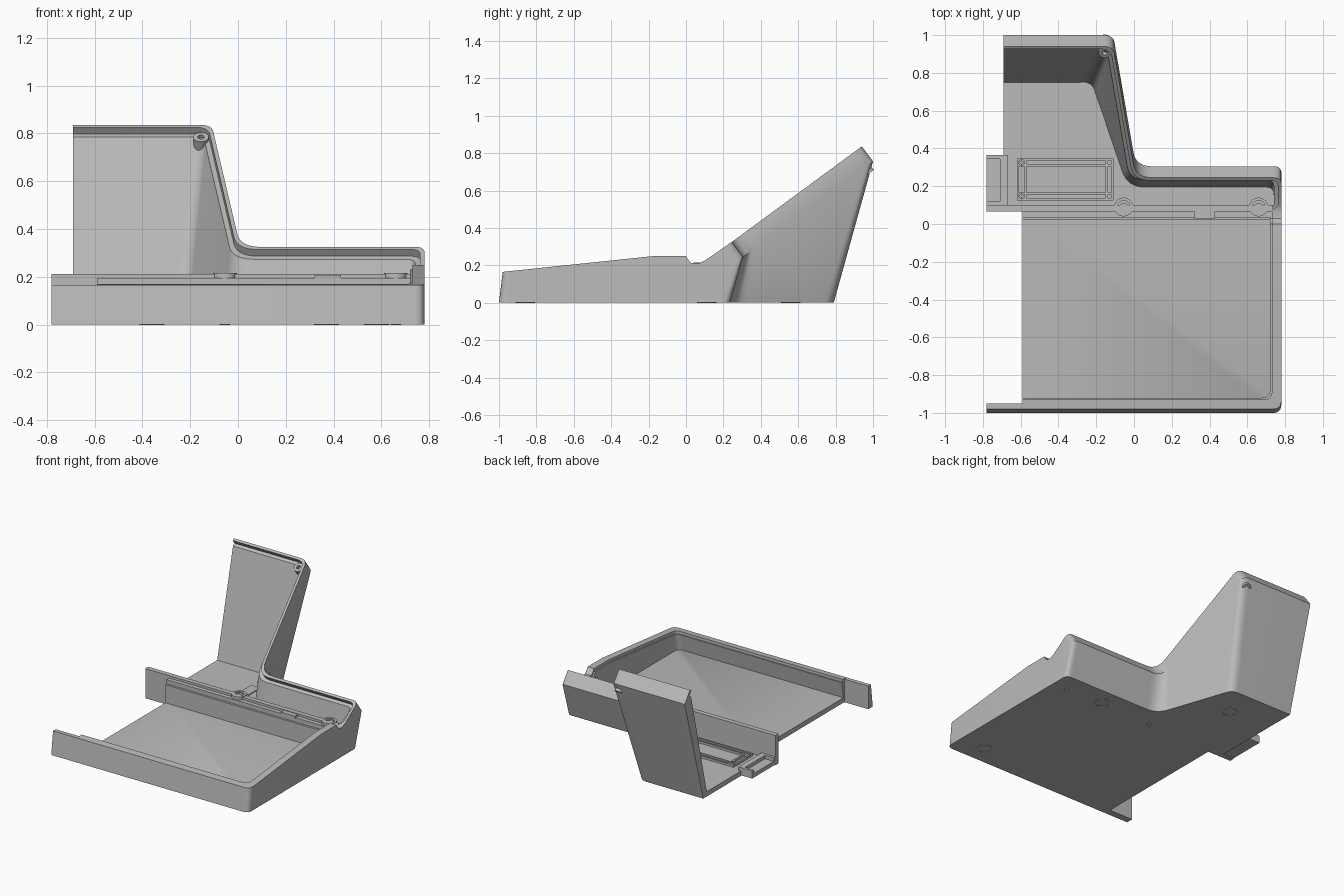
import bpy, bmesh, math
from mathutils import Vector

cube = bpy.data.objects.get("Cube")
if cube:
    bpy.data.objects.remove(cube, do_unlink=True)

grey = bpy.data.materials.new("warm_grey_plastic")
grey.use_nodes = True
grey.diffuse_color = (0.5, 0.5, 0.5, 1)
grey.node_tree.nodes["Principled BSDF"].inputs["Base Color"].default_value = (0.5, 0.5, 0.5, 1)


def finish(name, bm):
    bmesh.ops.recalc_face_normals(bm, faces=bm.faces[:])
    mesh = bpy.data.meshes.new(name)
    bm.to_mesh(mesh)
    bm.free()
    mesh.materials.append(grey)
    ob = bpy.data.objects.new(name, mesh)
    bpy.context.collection.objects.link(ob)
    bpy.ops.object.select_all(action='DESELECT')
    ob.select_set(True)
    bpy.context.view_layer.objects.active = ob
    bpy.ops.object.shade_smooth_by_angle(angle=math.radians(30))
    return ob


def loft(name, loops, ring=False):
    """Skin equal-length loops; ring=True closes last loop to first and caps the ends."""
    bm = bmesh.new()
    rows = [[bm.verts.new(p) for p in loop] for loop in loops]
    n = len(rows[0])
    pairs = list(zip(rows, rows[1:] + rows[:1])) if ring else list(zip(rows, rows[1:]))
    for a, b in pairs:
        for i in range(n - 1 if ring else n):
            j = (i + 1) % n
            bm.faces.new((a[i], a[j], b[j], b[i]))
    if ring:
        bm.faces.new([r[0] for r in rows])
        bm.faces.new([r[-1] for r in rows])
    else:
        bm.faces.new(rows[0])
        bm.faces.new(rows[-1])
    return finish(name, bm)


def box(name, x0, x1, y0, y1, z0, z1):
    base = [(x0, y0), (x1, y0), (x1, y1), (x0, y1)]
    return loft(name, [[(x, y, z) for x, y in base] for z in (z0, z1)])


def along_x(name, profile, x0, x1):
    return loft(name, [[(x, y, z) for y, z in profile] for x in (x0, x1)])


def tube(name, start, end, r_out, r_in, sides=24):
    """Hollow round boss between two points."""
    start, end = Vector(start), Vector(end)
    turn = (end - start).to_track_quat('Z', 'Y')
    bm = bmesh.new()
    rows = []
    for centre, r in ((start, r_out), (end, r_out), (end, r_in), (start, r_in)):
        rows.append([bm.verts.new(centre + turn @ Vector((r * math.cos(a), r * math.sin(a), 0)))
                     for a in (math.tau * i / sides for i in range(sides))])
    for a, b in zip(rows, rows[1:] + rows[:1]):
        for i in range(sides):
            j = (i + 1) % sides
            bm.faces.new((a[i], a[j], b[j], b[i]))
    return finish(name, bm)


def rounded(points, radii, steps=8):
    """Replace corners that have a radius with a smooth curve."""
    out = []
    for i, (p, r) in enumerate(zip(points, radii)):
        if r <= 0:
            out.append(p)
            continue
        a = p + (points[i - 1] - p).normalized() * r
        b = p + (points[i + 1] - p).normalized() * r
        for k in range(steps + 1):
            t = k / steps
            out.append(a * (1 - t) ** 2 + p * 2 * t * (1 - t) + b * t * t)
    return out


# Wall stations: base xy, top xyz, inward direction, corner radius, is_rear, rim slope
TILT, RIM = 0.735, lambda y: 0.325 + 0.735 * (y - 0.245)
stations = [
    ((-0.69, 0.79), (-0.69, 0.94, RIM(0.94)), (0, -1), 0, True, TILT),
    ((-0.19, 0.79), (-0.11, 0.94, RIM(0.94)), (-0.84, -1), 0.05, True, TILT),
    ((0.0, 0.235), (0.01, 0.245, RIM(0.245)), (-0.84, -1), 0.09, True, TILT),
    ((0.78, 0.235), (0.78, 0.245, RIM(0.245)), (-1, -1), 0.04, True, TILT),
    ((0.78, 0.1), (0.78, 0.1, 0.225), (-1, 0), 0, True, 0),
]
for y, z in ((0.065, 0.21), (0.03, 0.212), (0.015, 0.225), (0, 0.25), (-0.17, 0.25)):
    stations.append(((0.78, y), (0.78, y, z), (-1, 0), 0, False, 0))
stations.append(((0.78, -1), (0.78, -0.98, 0.165), (-1, 1), 0.045, False, 0.105))
stations.append(((-0.59, -1), (-0.59, -0.98, 0.165), (0, 1), 0, False, 0.105))

outer_base, mid, top, lip, groove, ledge, inner_base = ([] for _ in range(7))
for base, crown, inward, radius, rear, slope in stations:
    b, t = Vector((*base, 0)), Vector(crown)
    v = Vector((inward[0], inward[1] * (0.8 if rear else 1), 0))
    v.z = v.y * slope
    o1, o2 = (0.018, 0.04) if rear else (0.05, 0.06)
    drop = Vector((0, 0.021, -0.028)) if rear and slope else Vector((0, 0, -0.02))
    outer_base.append(b)
    mid.append(t + Vector((0, 0.06, -0.08)) if rear and slope else (b + t) / 2)
    top.append(t)
    lip.append(t + v * o1)
    groove.append(t + v * o1 + drop)
    ledge.append(t + v * o2 + drop)
    inner_base.append(b + Vector((inward[0], inward[1], 0)) * o2 + Vector((0, 0, 0.035)))

radii = [s[3] for s in stations]
loops = [rounded(l, radii) for l in (outer_base, mid, top, lip, groove, ledge, inner_base)]
loft("outer_wall", loops, ring=True)

# Floor closes the shell and steps along the open side
edge = [(-0.59, 0.065), (-0.69, 0.065)]
loft("floor", [loop + [Vector((x, y, z)) for x, y in edge]
               for loop, z in ((loops[0], 0), (loops[-1], 0.035))])

# Front joining tab
along_x("front_tab", [(-1, 0), (-0.98, 0.165), (-0.95, 0.165), (-0.95, 0)], -0.78, -0.59)

# Stepped divider behind the tray, and its joining tab
along_x("divider_wall", [(0.02, 0.03), (0.02, 0.165), (0.035, 0.165), (0.035, 0.195), (0.065, 0.195),
                         (0.065, 0.212), (0.1, 0.212), (0.1, 0.03)], -0.59, 0.735)
box("divider_tab", -0.78, -0.59, 0.065, 0.1, 0, 0.212)
box("divider_clip", 0.32, 0.43, 0.03, 0.065, 0.19, 0.208)

# Screw bosses on the divider and at the top corner
for side, x in (("right", -0.055), ("left", 0.66)):
    tube(side + "_boss", (x, 0.09, 0.03), (x, 0.09, 0.216), 0.05, 0.034)
    tube(side + "_screw_seat", (x, 0.08, 0.03), (x, 0.08, 0.216), 0.03, 0.015)
    tube(side + "_screw_ring", (x, 0.09, -0.0), (x, 0.09, -0.002), 0.022, 0.016)
tube("corner_boss", (-0.155, 0.905, 0.785), (-0.155, 0.978, 0.69), 0.032, 0.014)

# Joining plate at the open side with a raised frame
box("joining_plate", -0.78, -0.67, 0.1, 0.365, 0.005, 0.035)
for i, y in enumerate((0.1, 0.345)):
    box("plate_rail_%d" % i, -0.78, -0.67, y, y + 0.02, 0.035, 0.06)
box("plate_end", -0.71, -0.67, 0.12, 0.345, 0.035, 0.06)

# Raised mounting frame on the rear floor
for i, y in enumerate((0.125, 0.155, 0.305, 0.335)):
    box("frame_rail_%d" % i, -0.62, -0.11, y, y + 0.012, 0.03, 0.05)
for i, x in enumerate((-0.62, -0.58, -0.15, -0.12)):
    box("frame_end_%d" % i, x, x + 0.012, 0.125, 0.347, 0.03, 0.05)
for i, y in enumerate((0.15, 0.325)):
    tube("frame_post_%d" % i, (-0.595, y, 0.03), (-0.595, y, 0.06), 0.018, 0.008)

# Low pads beside the tower wall
for i, (x0, x1, y0, y1) in enumerate(((-0.28, -0.21, 0.42, 0.55), (-0.28, -0.21, 0.62, 0.76),
                                      (-0.21, -0.14, 0.53, 0.63))):
    box("floor_pad_%d" % i, x0, x1, y0, y1, 0.03, 0.042)

# Round foot rings underneath
for i, (x, y) in enumerate(((0.58, -0.86), (0.37, 0.11), (-0.36, 0.56))):
    tube("foot_ring_%d" % i, (x, y, 0.0), (x, y, -0.002), 0.052, 0.046)
